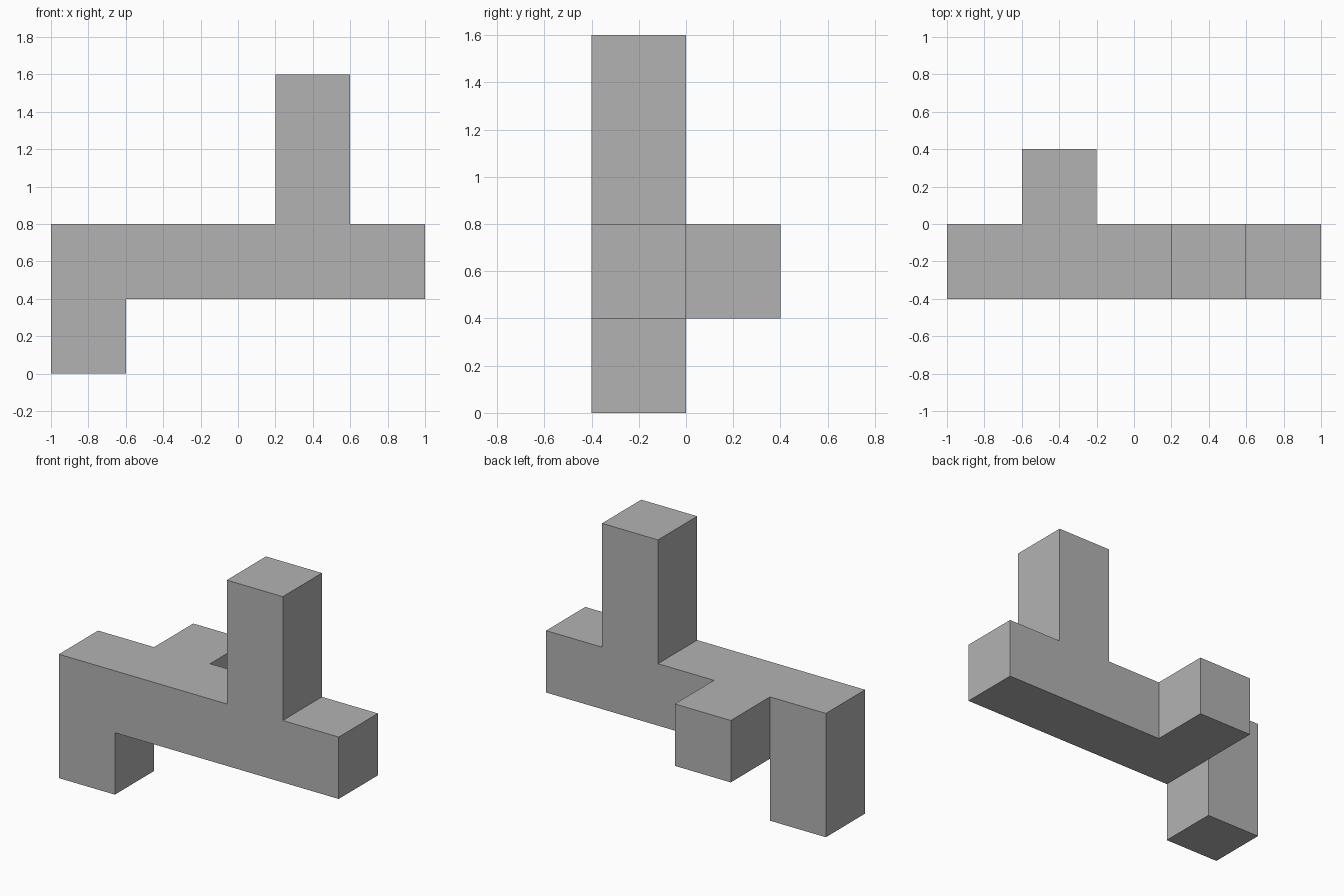
import bpy
import bmesh
from mathutils import Vector

cube = bpy.data.objects.get("Cube")
if cube:
    bpy.data.objects.remove(cube, do_unlink=True)

UNIT = 0.4                          # edge of one block
ORIGIN = Vector((-1.0, -0.4, 0.0))  # corner of the block grid

# Blocks on the grid: beam, foot, back stub and tower
beam = {(i, 0, 1) for i in range(5)}
foot = {(0, 0, 0)}
back_stub = {(1, 1, 1)}
tower = {(3, 0, 2), (3, 0, 3)}
blocks = beam | foot | back_stub | tower

grey = bpy.data.materials.new("grey")
grey.use_nodes = True
colour = (0.45, 0.45, 0.45, 1.0)
grey.diffuse_color = colour
grey.node_tree.nodes["Principled BSDF"].inputs["Base Color"].default_value = colour


def add_side(bm, block, axis, sign):
    """Add one square side of a block, facing outward."""
    normal, u = Vector(), Vector()
    normal[axis] = sign
    u[(axis + 1) % 3] = 1
    v = normal.cross(u)
    centre = Vector(block) + Vector((0.5, 0.5, 0.5)) + normal / 2
    corners = [centre + (a * u + b * v) / 2
               for a, b in ((-1, -1), (1, -1), (1, 1), (-1, 1))]
    bm.faces.new([bm.verts.new(ORIGIN + c * UNIT) for c in corners])


# Outer skin only: skip sides shared by two blocks
bm = bmesh.new()
for block in sorted(blocks):
    for axis in range(3):
        for sign in (-1, 1):
            neighbour = list(block)
            neighbour[axis] += sign
            if tuple(neighbour) not in blocks:
                add_side(bm, block, axis, sign)

# Weld the skin and merge coplanar squares into clean flat faces
bmesh.ops.remove_doubles(bm, verts=bm.verts[:], dist=0.001)
bmesh.ops.dissolve_limit(bm, angle_limit=0.01, verts=bm.verts[:], edges=bm.edges[:])
bmesh.ops.recalc_face_normals(bm, faces=bm.faces[:])

mesh = bpy.data.meshes.new("block_piece")
bm.to_mesh(mesh)
bm.free()
mesh.materials.append(grey)
piece = bpy.data.objects.new("block_piece", mesh)
bpy.context.scene.collection.objects.link(piece)
